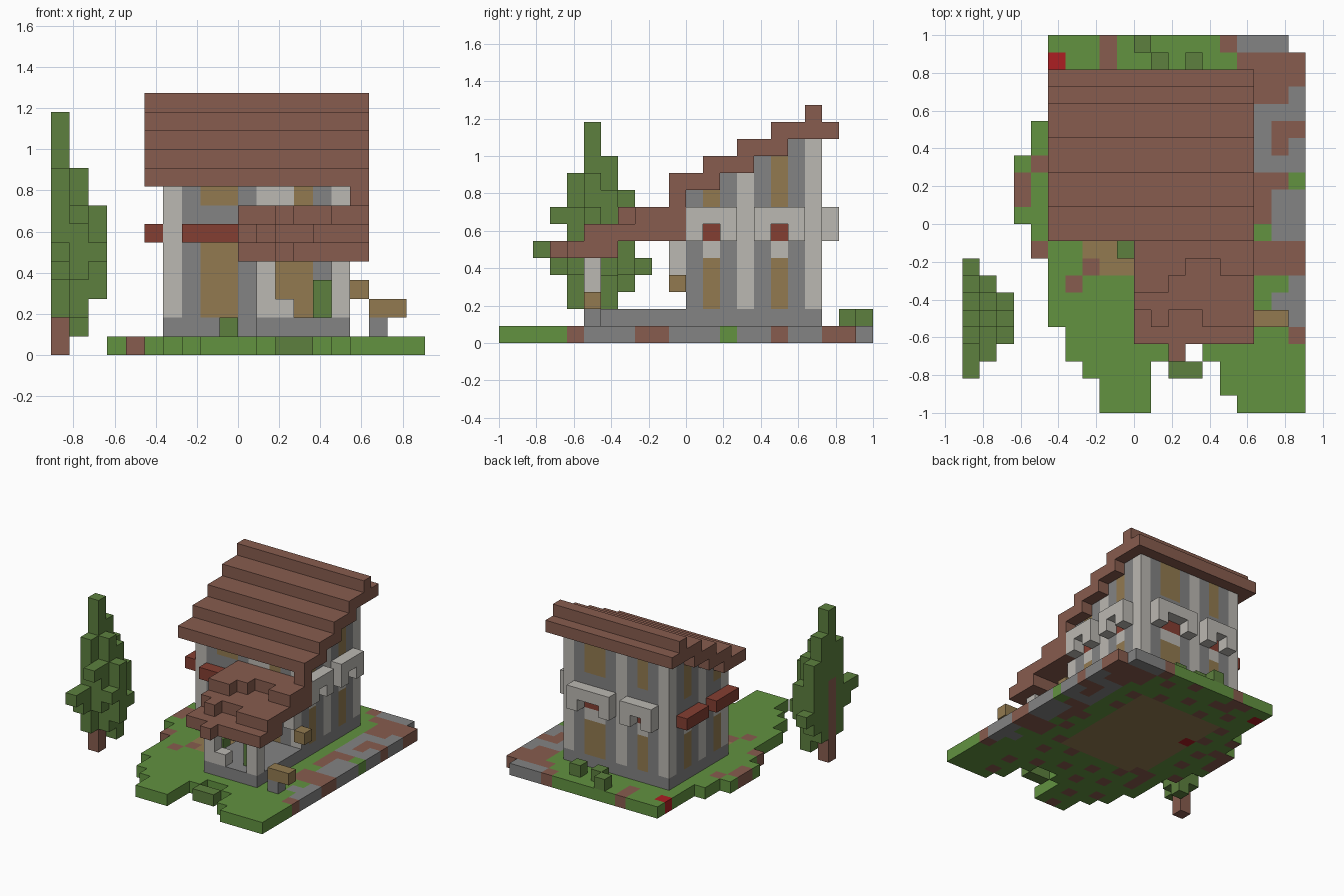
import bpy, bmesh
from itertools import product
from mathutils import Vector

cube = bpy.data.objects.get("Cube")
if cube:
    bpy.data.objects.remove(cube)

U = 1 / 11                       # block size
ORIGIN = Vector((10, 11, 0))     # block grid point that sits at the world origin


def linear(c):
    c /= 255
    return c / 12.92 if c < 0.04 else ((c + 0.055) / 1.055) ** 2.4


PALETTE = {
    "grass": (98, 146, 64), "foliage": (93, 128, 62), "clay": (135, 92, 78),
    "plaster": (187, 184, 178), "stone": (131, 131, 131), "timber": (146, 122, 80),
    "awning_red": (132, 62, 50), "flower_red": (172, 30, 34),
}
NAMES = list(PALETTE)
MATERIALS = []
for name, rgb in PALETTE.items():
    mat = bpy.data.materials.new(name)
    mat.use_nodes = True
    colour = [linear(c) for c in rgb] + [1]
    mat.diffuse_color = colour
    mat.node_tree.nodes["Principled BSDF"].inputs["Base Color"].default_value = colour
    MATERIALS.append(mat)

DIRECTIONS = [Vector(s * (a == b) for b in range(3)) for a in range(3) for s in (-1, 1)]


def box(i, j, k):
    """Cells of a block; each argument is one index or a (start, end) range."""
    spans = [range(*v) if isinstance(v, tuple) else [v] for v in (i, j, k)]
    return set(product(*spans))


def part(name, cells, paint):
    """Skin a set of cells; paint is a colour name or a rule (cell, normal) -> name."""
    bm = bmesh.new()
    for cell in cells:
        centre = Vector(cell) + Vector((.5, .5, .5))
        for n in DIRECTIONS:
            if tuple(int(a + b) for a, b in zip(cell, n)) in cells:
                continue
            s = Vector((n.y, n.z, n.x))
            t = n.cross(s)
            corners = [(-1, -1), (1, -1), (1, 1), (-1, 1)]
            face = bm.faces.new([bm.verts.new((centre + (n + s * a + t * b) / 2 - ORIGIN) * U)
                                 for a, b in corners])
            tone = paint if isinstance(paint, str) else paint(cell, n)
            face.material_index = NAMES.index(tone)
    bmesh.ops.remove_doubles(bm, verts=bm.verts, dist=U / 100)
    bmesh.ops.dissolve_limit(bm, angle_limit=.01, verts=bm.verts, edges=bm.edges,
                             delimit={'MATERIAL'})
    mesh = bpy.data.meshes.new(name)
    bm.to_mesh(mesh)
    bm.free()
    for mat in MATERIALS:
        mesh.materials.append(mat)
    obj = bpy.data.objects.new(name, mesh)
    bpy.context.collection.objects.link(obj)


# Ground slab with a ragged front and left edge
LEFT_EDGE = [8, 8, 7, 6, 6] + [5] * 4 + [4] * 2 + [3] * 4 + [4] * 2 + [5] * 5
ground = set()
for j, left in enumerate(LEFT_EDGE):
    ground |= box((left, 20 if j < 21 else 19), j, 0)
ground -= box((11, 16), 0, 0) | box((11, 15), (1, 3), 0) | box((12, 14), 3, 0)

# Paving beside the house, one three-letter group per row, front to back
PATH = ("ggg ggg ggg ggg ggc ggs gss ggs ccc ccc gss "
        "css css ccg sss scs scc sss ccs ccc ccc sss").split()
LETTERS = {"g": "grass", "c": "clay", "s": "stone"}
DIRT = {(3, 12), (3, 13), (4, 14), (4, 9), (7, 8), (6, 7),
        (8, 20), (8, 21), (15, 21), (16, 20)}


def ground_paint(cell, n):
    i, j, _ = cell
    if (i, j) in ((5, 20), (7, 14)):
        return "flower_red"
    if (i, j) in DIRT:
        return "clay"
    if (i, j) == (16, 21):
        return "stone"
    if i >= 17:
        return LETTERS[PATH[j][i - 17]]
    if 7 <= i < 15 and 8 <= j < 18:
        return "timber"
    if n.z < 0 and (i * 7 + j * 5) % 9 < 2:
        return "clay"
    return "grass"


part("ground", ground, ground_paint)
part("ground_tuft", box((12, 14), 2, 0), "foliage")

# Stone plinth under the house and porch
part("plinth", box((6, 16), (11, 19), 1) | box((11, 16), (5, 11), 1), "stone")


# House walls, rising in steps to meet the roof
def roof_base(j):
    return 9 + (j - 11) // 2


walls = set()
for i, j in product(range(6, 16), range(11, 19)):
    if i in (6, 15) or j in (11, 18):
        walls |= box(i, j, (2, roof_base(j)))


def wall_paint(cell, n):
    i, j, k = cell
    if n.x:                                  # side walls
        if j in (14, 18) or (i == 6 and j == 11):
            return "plaster"
        if j in (12, 16):
            if k == 5:
                return "plaster"
            if k == 6:
                return "awning_red"
            return "timber" if k < 5 or k in (8, 9, 10) else "stone"
    elif n.y < 0:                            # front wall
        if i in (6, 15):
            return "plaster"
        if k > 6:
            if i in (8, 9, 13):
                return "timber" if k == 8 else "stone"
            return "plaster" if i in (11, 12) else "stone"
        return "timber" if i in (8, 9, 12, 13) else "stone"
    elif n.y > 0:                            # back wall
        if i in (6, 10, 15):
            return "plaster"
        if i in (8, 12, 13):
            if k in (5, 6):
                return "plaster" if k == 5 else "awning_red"
            return "timber" if k < 5 or k > 8 else "stone"
    return "stone"


part("house_walls", walls, wall_paint)

# Window hoods: a bar with a leg at each end
for n, j in enumerate((11, 15)):
    part(f"right_window_hood_{n}", box(16, (j, j + 3), (6, 8)) - box(16, j + 1, 6), "plaster")
    part(f"left_awning_{n}", box(5, (j, j + 3), 6), "awning_red")
for n, (a, b) in enumerate(((7, 10), (11, 15))):
    part(f"back_window_hood_{n}", box((a, b), 19, (6, 8)) - box((a + 1, b - 1), 19, 6), "plaster")
part("front_awning", box((7, 10), 10, 6), "awning_red")

# Stepped main roof
roof = box((5, 17), 18, 13) | box((5, 17), 19, 12) | box(16, 10, 8)
for s in range(4):
    roof |= box((5, 17), (10 + 2 * s, 13 + 2 * s), 9 + s)
part("main_roof", roof, "clay")

# Porch roof in three ragged courses
porch = box((10, 17), (8, 11), 7) | box((10, 12), 7, 7)
porch -= box((13, 15), 8, 7)
porch |= box((10, 17), (5, 11), 6) - box(10, 5, 6) - box((12, 14), 5, 6)
porch |= box((10, 17), (4, 7), 5) | box(12, 3, 5)
part("porch_roof", porch, "clay")

# Porch posts, rail and fittings
for i, side in ((11, "left"), (15, "right")):
    part(f"porch_post_{side}", box(i, 5, (2, 5)), "plaster")
part("porch_rail", box(12, 5, 2), "plaster")
part("porch_bracket", box(15, 10, (4, 6)), "plaster")
part("wall_box", box(16, 10, 3), "timber")
part("bench_foot", box(17, 5, 1), "stone")
part("bench_top", box((17, 19), 5, 2), "timber")

# Bushes
part("porch_plant", box(14, 6, (2, 4)), "foliage")
for n, (i, j) in enumerate(((9, 9), (10, 21), (11, 20), (13, 20))):
    part(f"bush_{n}", box(i, j, 1), "foliage")

# Tree, one slice of columns at a time outward from the trunk: row -> height range
SLICES = [
    {2: (5, 6), 3: (4, 6), 4: (2, 10), 5: (7, 13), 6: (2, 11), 7: (3, 9), 8: (4, 5)},
    {3: (7, 8), 4: (4, 8), 5: (2, 10), 6: (1, 9), 7: (4, 7)},
    {4: (5, 6), 5: (3, 8), 6: (4, 5)},
]
leaves = set()
for i, columns in enumerate(SLICES):
    for j, heights in columns.items():
        leaves |= box(i, j, heights)
part("tree_leaves", leaves, "foliage")
part("tree_trunk", box(0, 5, (0, 7)), "clay")
